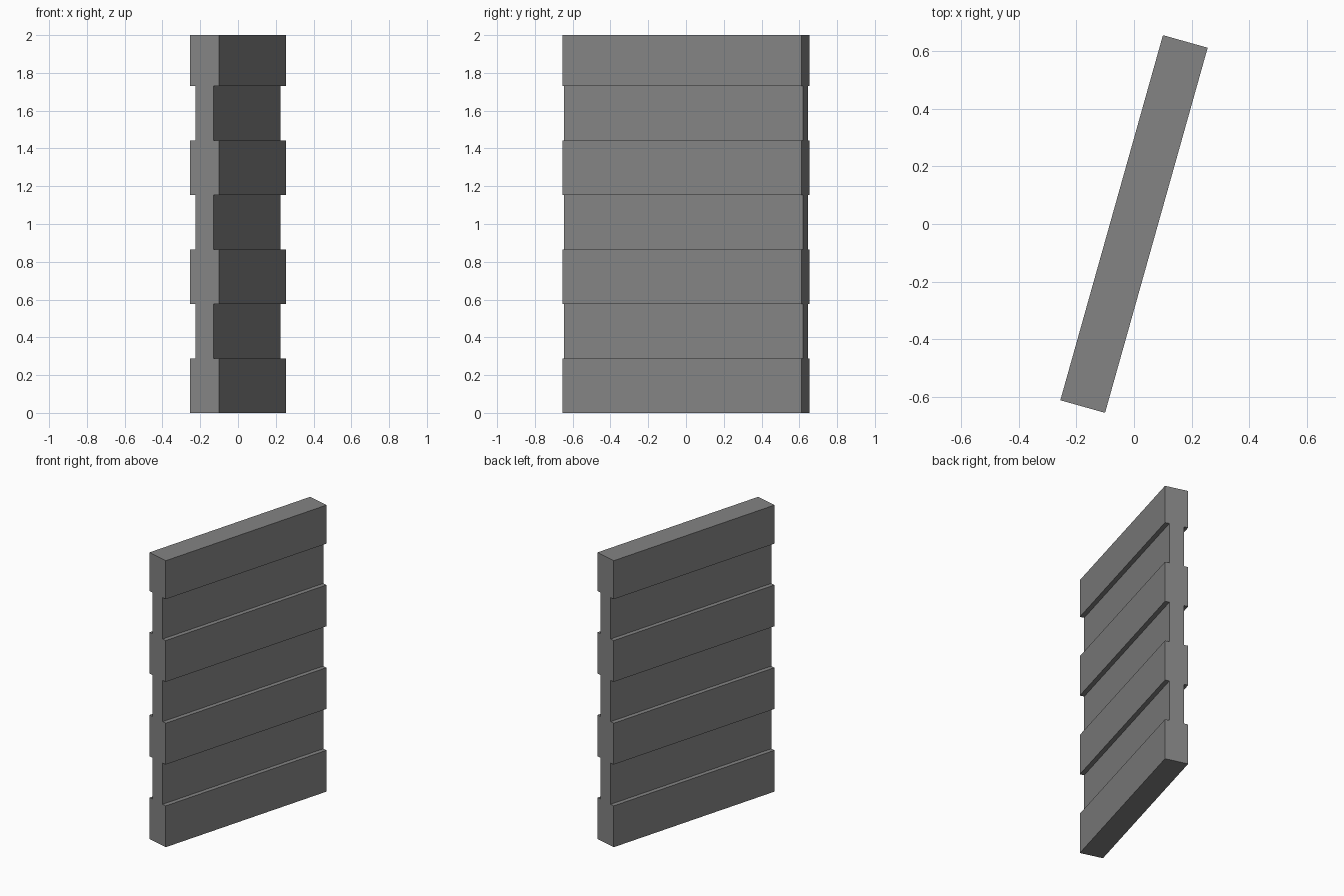
import bpy, bmesh, math
from mathutils import Matrix

if "Cube" in bpy.data.objects:
    bpy.data.objects.remove(bpy.data.objects["Cube"])

LENGTH = 1.314
THICK, THIN = 0.0805, 0.050     # half thickness of raised and recessed bands
STEP, BANDS, TOP = 0.2885, 7, 2.0

# Stepped edge of one face, bottom to top
edge = []
for i in range(BANDS):
    half = THIN if i % 2 else THICK
    edge += [(half, i * STEP), (half, TOP if i == BANDS - 1 else (i + 1) * STEP)]

# Mirror it to close the end profile, then extrude along the panel length
profile = edge + [(-x, z) for x, z in reversed(edge)]
bm = bmesh.new()
end = bm.faces.new([bm.verts.new((x, -LENGTH / 2, z)) for x, z in profile])
ext = bmesh.ops.extrude_face_region(bm, geom=[end], use_keep_orig=True)
moved = [g for g in ext["geom"] if isinstance(g, bmesh.types.BMVert)]
bmesh.ops.translate(bm, verts=moved, vec=(0, LENGTH, 0))

# Turn the panel slightly about the vertical axis
bmesh.ops.rotate(bm, verts=bm.verts, cent=(0, 0, 0),
                 matrix=Matrix.Rotation(math.radians(-15.7), 3, 'Z'))
bmesh.ops.recalc_face_normals(bm, faces=bm.faces)

mesh = bpy.data.meshes.new("banded_panel")
bm.to_mesh(mesh)
bm.free()
panel = bpy.data.objects.new("banded_panel", mesh)
bpy.context.collection.objects.link(panel)

# Dark grey finish
dark = bpy.data.materials.new("dark_grey")
dark.diffuse_color = (0.23, 0.23, 0.23, 1)
dark.use_nodes = True
dark.node_tree.nodes["Principled BSDF"].inputs["Base Color"].default_value = dark.diffuse_color
mesh.materials.append(dark)
